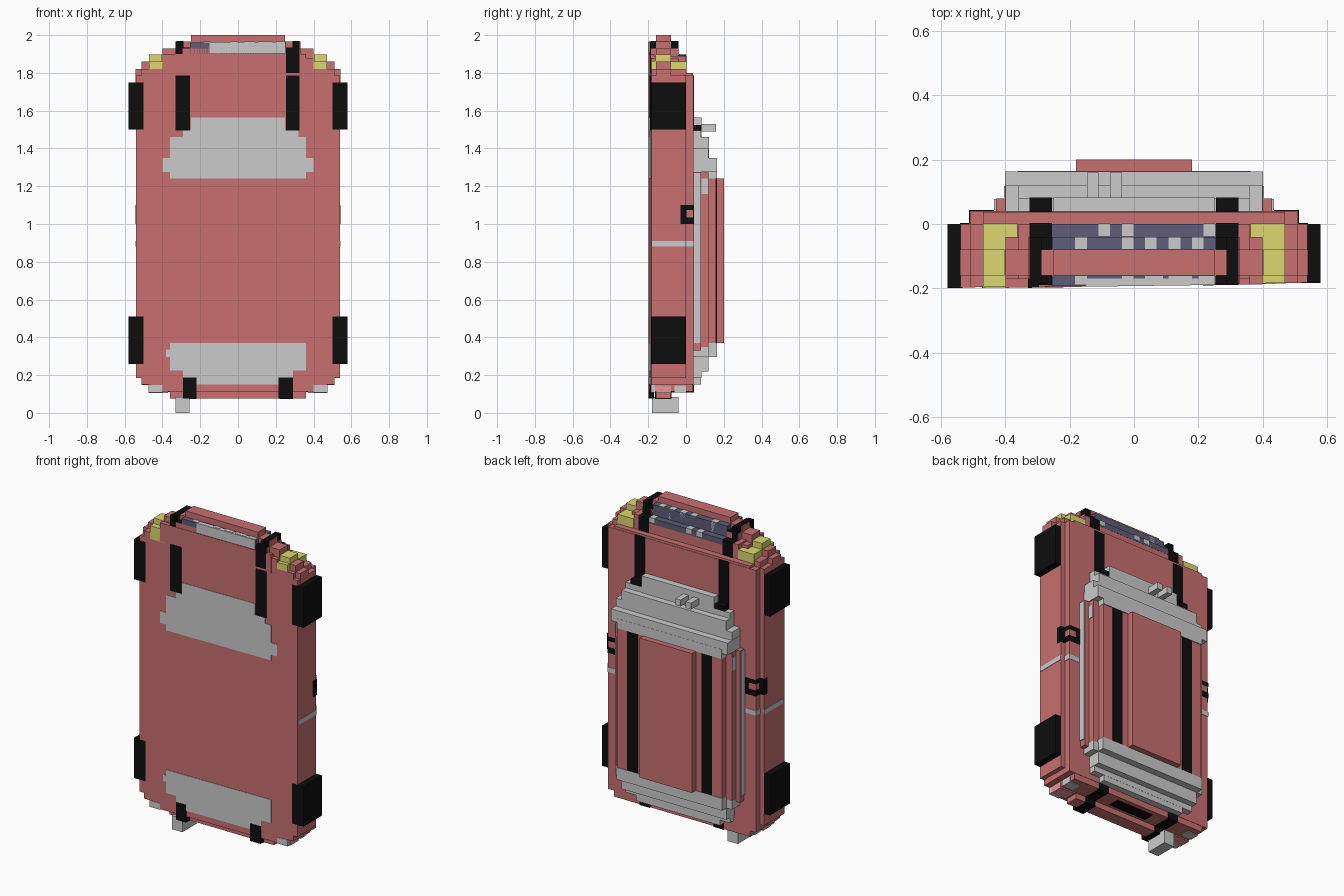
import bpy, bmesh

def mat(name, c):
    m = bpy.data.materials.new(name)
    m.diffuse_color = (*c, 1)
    return m

RED = mat("red_paint", (0.58, 0.16, 0.16))
BLACK = mat("black", (0.004, 0.004, 0.004))
YELLOW = mat("lamp_yellow", (0.72, 0.68, 0.16))
BLUE = mat("grille_blue", (0.11, 0.11, 0.19))
PINK = mat("tail_lamp", (0.8, 0.3, 0.33))
GREY = None
FLOOR = None          # marks a box whose -y face lies on the tilted flat underside

def floor_y(x, out=0.0):
    return -0.190 + 0.0138 * x - out

def blocks(name, material, boxes, mirror=False, out=0.0):
    """One object made from boxes (x0, x1, y0, y1, z0, z1)."""
    bm = bmesh.new()
    allb = list(boxes)
    if mirror:
        allb += [(-b[1], -b[0], *b[2:]) for b in boxes]
    for x0, x1, y0, y1, z0, z1 in allb:
        geo = bmesh.ops.create_cube(bm, size=1)
        for v in geo["verts"]:
            x = x1 if v.co.x > 0 else x0
            low = floor_y(x, out) if y0 is FLOOR else y0
            y = y1 if v.co.y > 0 else low
            v.co = (x, y, z1 if v.co.z > 0 else z0)
    me = bpy.data.meshes.new(name)
    bm.to_mesh(me)
    bm.free()
    ob = bpy.data.objects.new(name, me)
    bpy.context.collection.objects.link(ob)
    if material:
        me.materials.append(material)
    return ob

def sym(w, *rest):
    return (-w, w, *rest)

def panels(name, material, rects, out=0.003):
    """Coloured patches lying on the underside: (x0, x1, z0, z1)."""
    blocks(name, material, [(a, b, FLOOR, -0.17, c, d) for a, b, c, d in rects], out=out)

# Stepped body shell, tail at the bottom and nose at the top
blocks("body", RED, [
    sym(0.54, FLOOR, 0.0, 0.185, 1.785),
    sym(0.51, FLOOR, 0.04, 0.15, 1.785),
    sym(0.47, FLOOR, 0.038, 0.112, 1.80),
    sym(0.51, FLOOR, -0.002, 1.70, 1.82),
    sym(0.36, FLOOR, -0.001, 1.75, 1.89),
    sym(0.40, FLOOR, -0.04, 1.75, 1.88),
    sym(0.33, FLOOR, -0.042, 1.75, 1.93)])

# Bumper bands that step around the nose and tail
blocks("front_bumper", RED, [sym(w, -0.16, -0.08, 1.7, z) for w, z in
       ((0.542, 1.82), (0.51, 1.86), (0.40, 1.93), (0.33, 1.965), (0.25, 2.0))])
blocks("rear_bumper", RED, [sym(0.36, -0.16, -0.08, 0.077, 0.2),
       sym(0.472, -0.158, -0.082, 0.11, 0.2), sym(0.512, -0.159, -0.081, 0.148, 0.2)])

# Wheels
blocks("wheels", BLACK, [(0.50, 0.58, FLOOR, 0.0, z, z + 0.25) for z in (0.26, 1.5)],
       mirror=True, out=0.001)

# Cabin and roof layers
blocks("cabin", RED, [
    sym(0.43, 0.0, 0.08, 0.33, 1.275),
    sym(0.40, 0.0, 0.12, 0.33, 1.272),
    sym(0.36, 0.0, 0.16, 0.35, 1.26),
    sym(0.18, 0.0, 0.20, 0.37, 1.24)])
blocks("roof_stripes", BLACK, [(0.22, 0.293, 0.15, 0.163, 0.37, 1.24)], mirror=True)
blocks("side_windows", GREY, [(0.41, 0.436, 0.042, 0.078, 0.37, 1.27),
       (0.38, 0.404, 0.082, 0.118, 1.16, 1.24)], mirror=True)

# Windscreen and rear window stairs
blocks("windscreen", GREY, [
    sym(0.402, 0.0, 0.164, 1.275, 1.35), sym(0.362, 0.0, 0.165, 1.24, 1.30),
    sym(0.40, 0.0, 0.12, 1.30, 1.40), sym(0.36, 0.0, 0.122, 1.30, 1.46),
    sym(0.36, 0.0, 0.08, 1.40, 1.495), sym(0.25, 0.0, 0.082, 1.40, 1.565)])
blocks("wipers", GREY, [(-0.147, -0.11, 0.05, 0.16, 1.49, 1.53),
                        (-0.075, -0.038, 0.05, 0.16, 1.49, 1.53)])
blocks("rear_window", GREY, [
    sym(0.29, 0.0, 0.08, 0.15, 0.30), sym(0.36, 0.0, 0.081, 0.185, 0.30),
    sym(0.362, 0.0, 0.12, 0.22, 0.34), sym(0.402, 0.0, 0.121, 0.295, 0.35),
    sym(0.365, 0.0, 0.164, 0.295, 0.37)])

# Stripes over the bonnet, nose and tail
blocks("bonnet_stripes", BLACK, [
    (0.255, 0.325, 0.0, 0.043, 1.46, 1.787), (0.255, 0.325, -0.1, 0.003, 1.78, 1.893),
    (0.255, 0.325, -0.19, -0.042, 1.80, 1.935), (0.288, 0.325, -0.185, -0.04, 1.88, 1.968),
    (0.255, 0.325, 0.0, 0.083, 1.495, 1.525)], mirror=True)
blocks("tail_stripes", BLACK, [(0.22, 0.29, -0.163, -0.077, 0.074, 0.15),
       (0.22, 0.29, -0.18, 0.042, 0.109, 0.15)], mirror=True)
blocks("rear_plate", BLACK, [sym(0.13, -0.06, 0.01, 0.108, 0.13)])

# Grille with light slats
blocks("grille", BLUE, [sym(0.255, -0.10, -0.04, 1.86, 1.962), sym(0.255, -0.06, 0.0, 1.86, 1.896),
                        sym(0.255, FLOOR, -0.15, 1.86, 1.962)])
slats = [(-0.184, -0.147, -0.078, -0.04), (-0.038, -0.002, -0.078, -0.04),
         (0.034, 0.07, -0.078, -0.04), (0.108, 0.145, -0.078, -0.04), (0.18, 0.216, -0.078, -0.04),
         (-0.184, -0.147, -0.188, -0.162), (-0.038, -0.002, -0.186, -0.162),
         (0.034, 0.09, -0.186, -0.162), (0.108, 0.18, -0.186, -0.162), (0.20, 0.25, -0.186, -0.162)]
blocks("grille_slats", GREY, [(*s, 1.9, 1.965) for s in slats] +
       [(x, x + 0.036, -0.038, 0.001, 1.87, 1.899) for x in (-0.11, -0.038, 0.216)])

# Lamps
blocks("headlamps", YELLOW, [(0.362, 0.47, -0.08, 0.002, 1.78, 1.86),
       (0.402, 0.47, -0.161, -0.079, 1.78, 1.897),
       (0.362, 0.47, FLOOR, -0.16, 1.78, 1.862)], mirror=True)
blocks("tail_lamps", PINK, [(0.37, 0.474, -0.16, -0.08, 0.105, 0.145)], mirror=True)
blocks("reversing_lamps", GREY, [(0.40, 0.473, -0.06, 0.0, 0.108, 0.145),
       (0.40, 0.473, FLOOR, -0.161, 0.109, 0.148)], mirror=True, out=0.002)

# Door seam, mirrors on the shoulders and the exhaust
blocks("door_seams", GREY, [(0.5, 0.543, -0.18, 0.0, 0.88, 0.91),
       (0.44, 0.513, -0.01, 0.042, 0.88, 0.91)], mirror=True)
blocks("shoulder_marks", BLACK, [(0.435, 0.513, 0.0, 0.043, 1.0, 1.035),
       (0.435, 0.46, 0.0, 0.0435, 1.0, 1.10), (0.435, 0.513, 0.0, 0.043, 1.075, 1.10),
       (0.50, 0.542, -0.03, 0.003, 1.0, 1.10)], mirror=True)
blocks("exhaust", GREY, [(-0.33, -0.258, -0.18, -0.04, 0.0, 0.085)])

# Underside patches
panels("underside_glass", GREY, [
    (-0.36, 0.36, 1.24, 1.28), (-0.40, 0.40, 1.275, 1.35), (-0.36, 0.36, 1.35, 1.46),
    (-0.29, 0.32, 1.46, 1.495), (-0.25, 0.25, 1.49, 1.565),
    (-0.36, 0.36, 0.225, 0.295), (-0.38, 0.36, 0.295, 0.335),
    (-0.36, 0.36, 0.33, 0.37), (-0.29, 0.29, 0.15, 0.23), (-0.15, 0.25, 1.905, 1.963)])
panels("underside_stripes", BLACK, [
    (-0.33, -0.255, 1.495, 1.787), (0.255, 0.325, 1.495, 1.787),
    (-0.29, -0.22, 0.077, 0.187), (0.215, 0.29, 0.077, 0.187),
    (-0.33, -0.295, 1.9, 1.966), (0.29, 0.325, 1.9, 1.966)], out=0.004)
panels("underside_nose", RED, [(-0.40, 0.36, 1.785, 1.9)], out=0.003)
